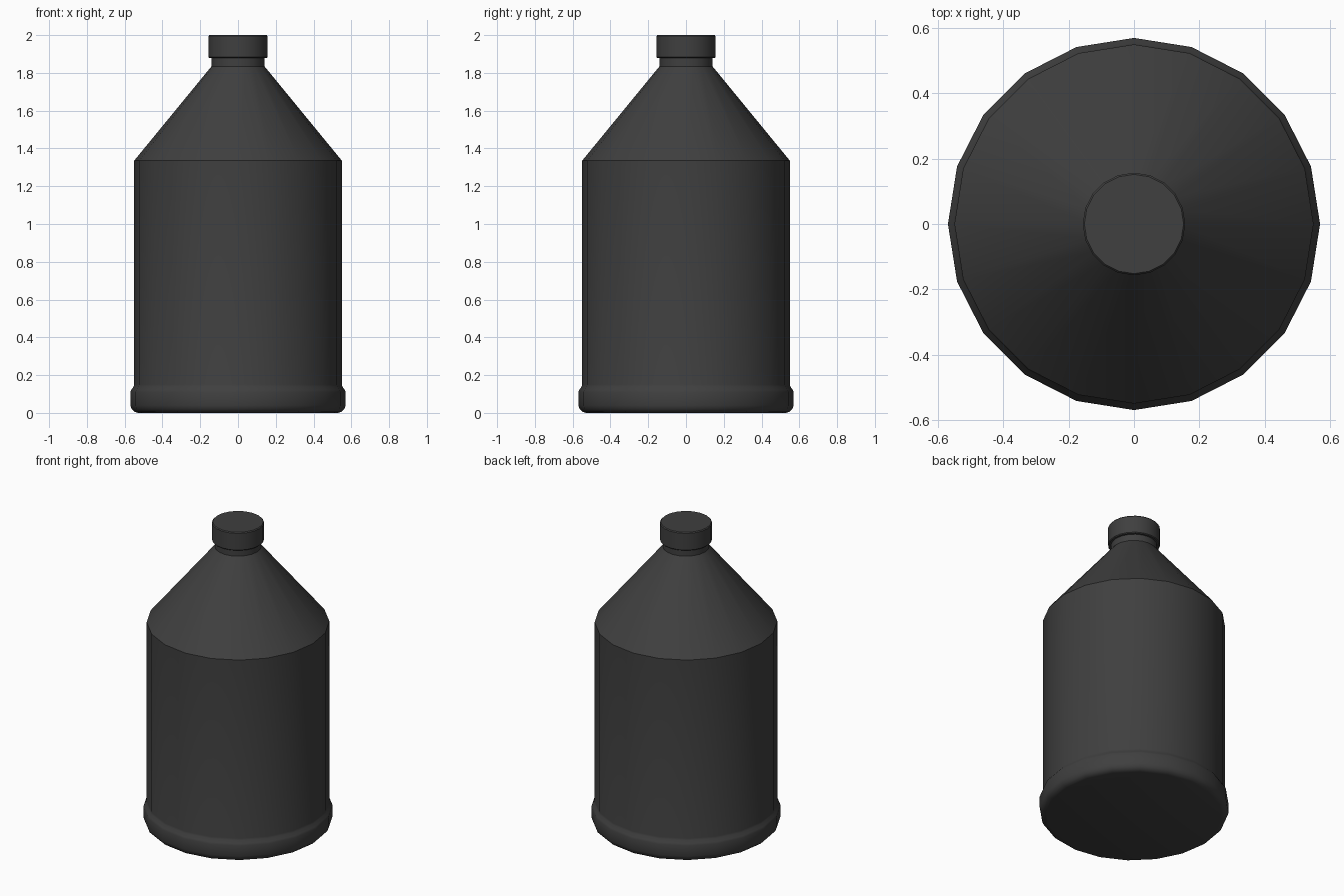
import bpy, bmesh, math

if "Cube" in bpy.data.objects:
    bpy.data.objects.remove(bpy.data.objects["Cube"], do_unlink=True)

SIDES = 20


def make_material(name, color):
    mat = bpy.data.materials.new(name)
    mat.use_nodes = True
    mat.diffuse_color = color
    bsdf = next(n for n in mat.node_tree.nodes if n.type == 'BSDF_PRINCIPLED')
    bsdf.inputs["Base Color"].default_value = color
    bsdf.inputs["Roughness"].default_value = 0.6
    return mat


def lathe(name, profile, mat):
    """Revolve (radius, height) points about z and cap both ends."""
    bm = bmesh.new()
    rings = []
    for r, z in profile:
        rings.append([bm.verts.new((r * math.cos(math.tau * i / SIDES),
                                    r * math.sin(math.tau * i / SIDES), z))
                      for i in range(SIDES)])
    for low, high in zip(rings, rings[1:]):
        for i in range(SIDES):
            j = (i + 1) % SIDES
            bm.faces.new((low[i], low[j], high[j], high[i]))
    bm.faces.new(rings[0][::-1])
    bm.faces.new(rings[-1])
    mesh = bpy.data.meshes.new(name)
    bm.to_mesh(mesh)
    bm.free()
    mesh.materials.append(mat)
    obj = bpy.data.objects.new(name, mesh)
    bpy.context.collection.objects.link(obj)
    bpy.ops.object.select_all(action='DESELECT')
    obj.select_set(True)
    bpy.context.view_layer.objects.active = obj
    bpy.ops.object.shade_smooth_by_angle(angle=math.radians(35))
    return obj


charcoal = make_material("charcoal plastic", (0.05, 0.05, 0.05, 1))

# Bottle: rounded foot band, straight wall, conical shoulder, short neck
lathe("bottle_body", [
    (0.53, 0), (0.549, 0.006), (0.563, 0.02), (0.57, 0.04),
    (0.57, 0.11), (0.565, 0.122), (0.553, 0.138), (0.55, 0.15),
    (0.55, 1.335), (0.14, 1.835), (0.14, 1.89)], charcoal)

# Screw cap with softened rims
lathe("screw_cap", [
    (0.152, 1.878), (0.157, 1.883), (0.157, 1.994), (0.152, 2.0)], charcoal)
